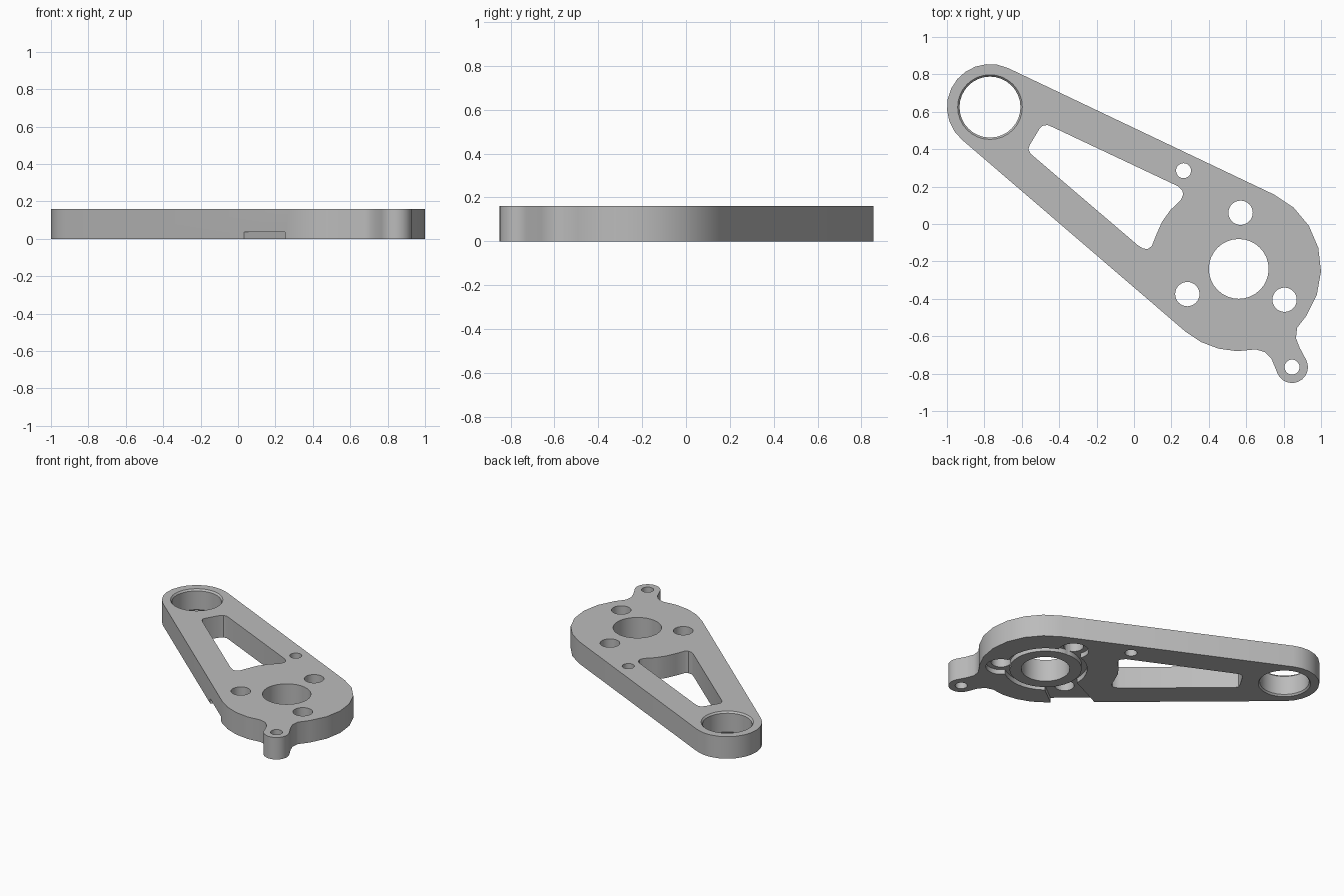
import bpy, bmesh
from math import cos, sin, radians, pi

cube = bpy.data.objects.get("Cube")
if cube:
    bpy.data.objects.remove(cube, do_unlink=True)

H = 0.16          # plate thickness
DEPTH = 0.035     # underside recess depth
PIVOT, HUB, LUG = (-0.77, 0.625), (0.56, -0.24), (0.845, -0.765)
MOUNTS = [(0.57, 0.06), (0.285, -0.375), (0.805, -0.405)]

grey = bpy.data.materials.new("light_grey")
grey.use_nodes = True
grey.diffuse_color = (0.5, 0.5, 0.5, 1)
grey.node_tree.nodes["Principled BSDF"].inputs["Base Color"].default_value = (0.5, 0.5, 0.5, 1)


def arc(c, r, a0, a1, n):
    """Points on an arc, angles in degrees."""
    angles = [radians(a0 + (a1 - a0) * i / n) for i in range(n + 1)]
    return [(c[0] + r * cos(a), c[1] + r * sin(a)) for a in angles]


def circle(c, r, n=32):
    return arc(c, r, 0, 360 - 360 / n, n - 1)


def loft(name, rings):
    """Closed solid through stacked (points, z) rings."""
    bm = bmesh.new()
    loops = [[bm.verts.new((x, y, z)) for x, y in pts] for pts, z in rings]
    n = len(loops[0])
    bm.faces.new(loops[0][::-1])
    bm.faces.new(loops[-1])
    for lo, hi in zip(loops, loops[1:]):
        for i in range(n):
            j = (i + 1) % n
            bm.faces.new((lo[i], lo[j], hi[j], hi[i]))
    bmesh.ops.recalc_face_normals(bm, faces=bm.faces)
    mesh = bpy.data.meshes.new(name)
    bm.to_mesh(mesh)
    bm.free()
    mesh.materials.append(grey)
    obj = bpy.data.objects.new(name, mesh)
    bpy.context.collection.objects.link(obj)
    return obj


def prism(name, pts, z0=-0.1, z1=H + 0.1):
    return loft(name, [(pts, z0), (pts, z1)])


def combine(target, tool, operation="DIFFERENCE"):
    """Apply a boolean and discard the tool."""
    mod = target.modifiers.new("cut", "BOOLEAN")
    mod.operation, mod.solver, mod.object = operation, "EXACT", tool
    bpy.context.view_layer.objects.active = target
    bpy.ops.object.modifier_apply(modifier=mod.name)
    bpy.data.objects.remove(tool, do_unlink=True)


# Arm plate: two tangent round ends with a filleted lug
outline = arc(PIVOT, 0.23, 64.8, 229.4, 11)
outline += arc(HUB, 0.44, 229.4, 282, 4)
outline += [(0.70, -0.685), (0.735, -0.72)]
outline += arc(LUG, 0.085, 205, 385, 12)
outline += [(0.885, -0.66), (0.866, -0.61), (0.872, -0.555)]
outline += arc(HUB, 0.44, -35, 64.8, 6)
arm = prism("arm_plate", outline, 0, H)

# Underside recesses: ring groove, mount pockets and cable channel
combine(arm, prism("ring_groove", circle(HUB, 0.275, 40), -0.1, DEPTH))
for m in MOUNTS:
    combine(arm, prism("mount_pocket", circle(m, 0.1), -0.1, DEPTH))
channel = [(-0.10, -0.43), (0.09, -0.68), (0.43, -0.42), (0.34, -0.22)]
combine(arm, prism("cable_channel", channel, -0.1, DEPTH))
combine(arm, prism("hub_boss", circle(HUB, 0.238, 40), 0, DEPTH + 0.02), "UNION")

# Lightening window with rounded corners
window = [(-0.505, 0.51), (-0.487, 0.526), (-0.462, 0.529), (-0.435, 0.518),
          (0.235, 0.202), (0.258, 0.18), (0.263, 0.157), (0.25, 0.128),
          (0.195, 0.075), (0.15, 0.012), (0.12, -0.055), (0.095, -0.118),
          (0.075, -0.133), (0.05, -0.132), (0.022, -0.115),
          (-0.552, 0.375), (-0.565, 0.4), (-0.556, 0.425)]
combine(arm, prism("window", window))

# Through holes
holes = [(HUB, 0.16), (LUG, 0.04), ((0.265, 0.285), 0.04)] + [(m, 0.065) for m in MOUNTS]
for centre, radius in holes:
    combine(arm, prism("hole", circle(centre, radius)))

# Bearing bore, chamfered at both faces
wide, narrow = circle(PIVOT, 0.173), circle(PIVOT, 0.163)
combine(arm, loft("bore", [(wide, -0.1), (wide, 0), (narrow, 0.012),
                           (narrow, H - 0.012), (wide, H), (wide, H + 0.1)]))

# Smooth round walls, crisp rims
bpy.ops.object.select_all(action="DESELECT")
arm.select_set(True)
bpy.context.view_layer.objects.active = arm
bpy.ops.object.shade_smooth_by_angle(angle=radians(32))
